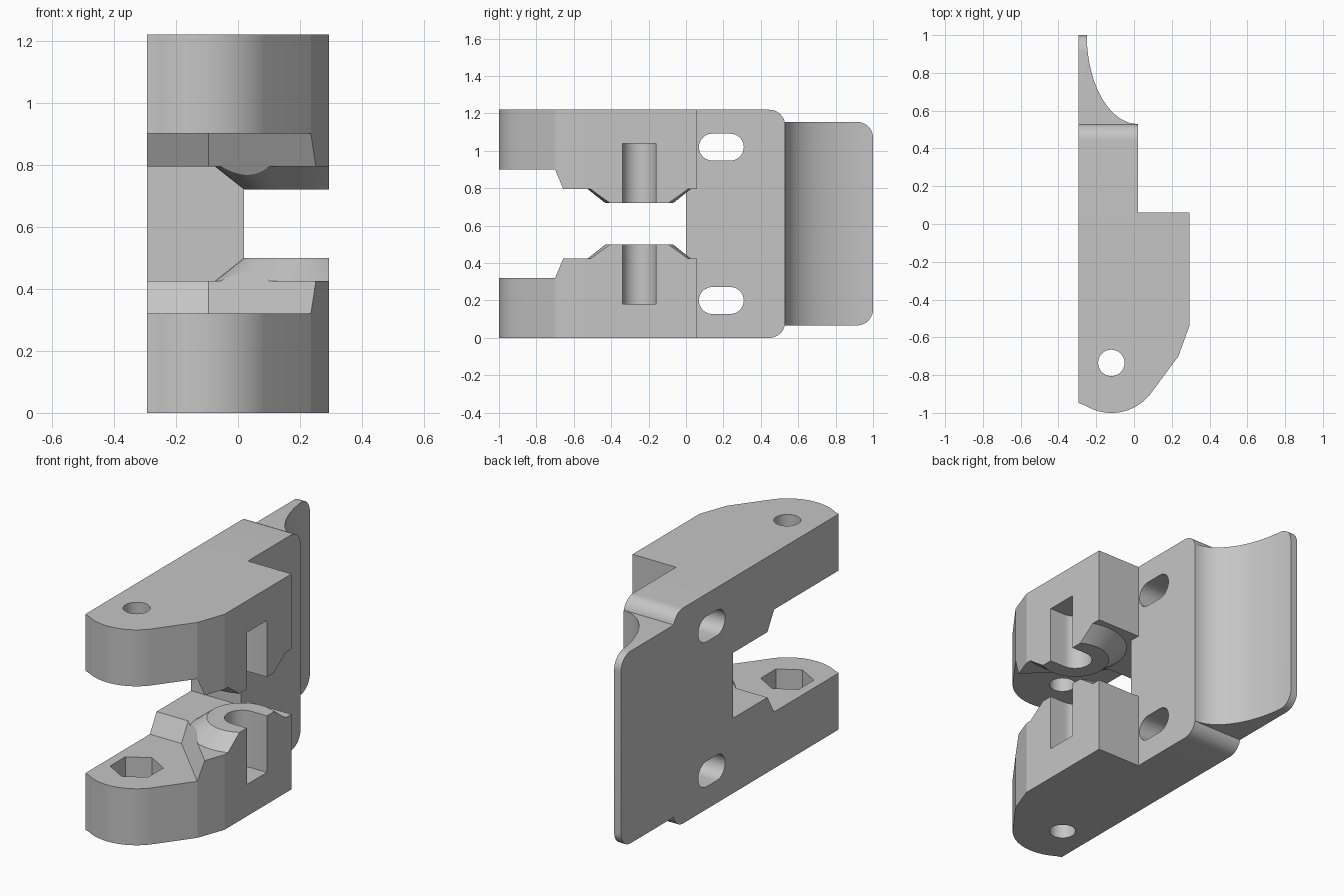
import bpy, bmesh, math
from math import cos, sin, radians

cube = bpy.data.objects.get("Cube")
if cube:
    bpy.data.objects.remove(cube, do_unlink=True)

HEIGHT = 1.22
BACK = -0.293         # flat mounting side
FACE = 0.293          # opposite side

grey = bpy.data.materials.new("plain_grey")
grey.use_nodes = True
colour = (0.56, 0.56, 0.56, 1)
grey.diffuse_color = colour
grey.node_tree.nodes["Principled BSDF"].inputs["Base Color"].default_value = colour


def arc(cx, cy, rx, ry, start, end, steps=20):
    """Points on an elliptical arc, angles in degrees."""
    angles = [radians(start + (end - start) * i / steps) for i in range(steps + 1)]
    return [(cx + rx * cos(a), cy + ry * sin(a)) for a in angles]


def circle(cx, cy, r, sides):
    return arc(cx, cy, r, r, 0, 360, sides)[:-1]


def loft(name, low, high, start, end, axis="z"):
    """Solid between two matching outlines; the axis is z (xy points) or x (yz points)."""
    place = (lambda p, h: (p[0], p[1], h)) if axis == "z" else (lambda p, h: (h, p[0], p[1]))
    bm = bmesh.new()
    a = [bm.verts.new(place(p, start)) for p in low]
    b = [bm.verts.new(place(p, end)) for p in high]
    bm.faces.new(a)
    bm.faces.new(b)
    n = len(a)
    for i in range(n):
        j = (i + 1) % n
        bm.faces.new((a[i], a[j], b[j], b[i]))
    bmesh.ops.recalc_face_normals(bm, faces=bm.faces)
    mesh = bpy.data.meshes.new(name)
    bm.to_mesh(mesh)
    bm.free()
    mesh.materials.append(grey)
    obj = bpy.data.objects.new(name, mesh)
    bpy.context.collection.objects.link(obj)
    return obj


def prism(name, points, start, end, axis="z"):
    return loft(name, points, points, start, end, axis)


def combine(target, other, operation):
    """Boolean that uses up the second object."""
    mod = target.modifiers.new(operation, "BOOLEAN")
    mod.operation = operation
    mod.solver = "EXACT"
    mod.object = other
    bpy.context.view_layer.objects.active = target
    bpy.ops.object.modifier_apply(modifier=mod.name)
    bpy.data.objects.remove(other, do_unlink=True)


# Rounded outline seen from the side, square at its front end
def side_outline(front, rear, low, high, r=0.085):
    return ([(front, low)] + arc(rear - r, low + r, r, r, -90, 0, 12)
            + arc(rear - r, high - r, r, r, 0, 90, 12) + [(front, high)])


def build_arm(name):
    px, py = -0.12, -0.735        # pivot hole
    bx, by = 0.2, -0.25           # boss
    floor, tip, top = 0.425, 0.32, 0.5

    # Solid with a rounded nose
    nose = arc(px, py, 0.265, 0.265, 238, 320, 28)
    outline = ([(BACK, 0), (BACK, -0.948)] + nose
               + [(0.235, -0.70), (FACE, -0.54), (FACE, 0.06), (0.02, 0.06), (0.02, 0)])
    arm = prism(name, outline, 0, top)

    # Angled step down to the thin tip
    def step(shift):
        return [(-0.5, shift - 0.37), (-0.095, shift - 0.37), (0.5, shift - 0.965),
                (0.5, -1.4), (-0.5, -1.4)]
    combine(arm, loft("step_cutter", step(0), step(0.12), tip, tip + 0.21), "DIFFERENCE")

    # Clear the floor around a conical boss
    clear = prism("floor_cutter", [(-1, -2), (1, -2), (1, 1), (-1, 1)], floor, 0.7)
    extra = 0.02
    flare = extra * 0.095 / (top - floor)
    boss = loft("boss", circle(bx, by, 0.275 + flare, 48), circle(bx, by, 0.18 - flare, 48),
                floor - extra, top + extra)
    combine(clear, boss, "DIFFERENCE")
    combine(arm, clear, "DIFFERENCE")

    # Round-ended pocket, open on the side
    pocket = arc(bx, by, 0.09, 0.09, 90, 270) + [(0.5, by - 0.09), (0.5, by + 0.09)]
    combine(arm, prism("pocket_cutter", pocket, 0.18, 0.8), "DIFFERENCE")

    # Pivot hole
    combine(arm, prism("pivot_cutter", circle(px, py, 0.07, 32), -0.2, 0.8), "DIFFERENCE")
    return arm


# Lower arm with a hexagonal nut recess
lower_arm = build_arm("lower_arm")
hexagon = arc(-0.12, -0.735, 0.137, 0.137, 30, 330, 5)
combine(lower_arm, prism("nut_cutter", hexagon, 0.16, 0.7), "DIFFERENCE")

# Upper arm mirrored about mid height
upper_arm = build_arm("upper_arm")
bm = bmesh.new()
bm.from_mesh(upper_arm.data)
for v in bm.verts:
    v.co.z = HEIGHT - v.co.z
bmesh.ops.reverse_faces(bm, faces=bm.faces)
bm.to_mesh(upper_arm.data)
bm.free()

# Mounting plate with rounded rear corners
plate = prism("mounting_plate", side_outline(0, 0.53, 0, HEIGHT), BACK, 0.02, "x")

# Rear fin with a concave sweep
sweep = arc(0.02, 1.0, 0.27, 0.47, 180, 270, 28)
fin = prism("fin", [(BACK, 0.45), (BACK, 1.0)] + sweep + [(0.02, 0.45)], -0.1, HEIGHT + 0.1)
combine(fin, prism("fin_side", side_outline(0.3, 1.0, 0.067, 1.155), -0.6, 0.6, "x"), "INTERSECT")
combine(plate, fin, "UNION")

# Screw slots through the plate
for z in (0.2, HEIGHT - 0.2):
    slot = arc(0.237, z, 0.072, 0.072, -90, 90, 16) + arc(0.141, z, 0.072, 0.072, 90, 270, 16)
    combine(plate, prism("slot_cutter", slot, -0.6, 0.6, "x"), "DIFFERENCE")

# Smooth curves, keep edges crisp
bpy.ops.object.select_all(action="DESELECT")
for part in (plate, lower_arm, upper_arm):
    part.select_set(True)
bpy.context.view_layer.objects.active = plate
bpy.ops.object.shade_smooth_by_angle(angle=radians(15))
